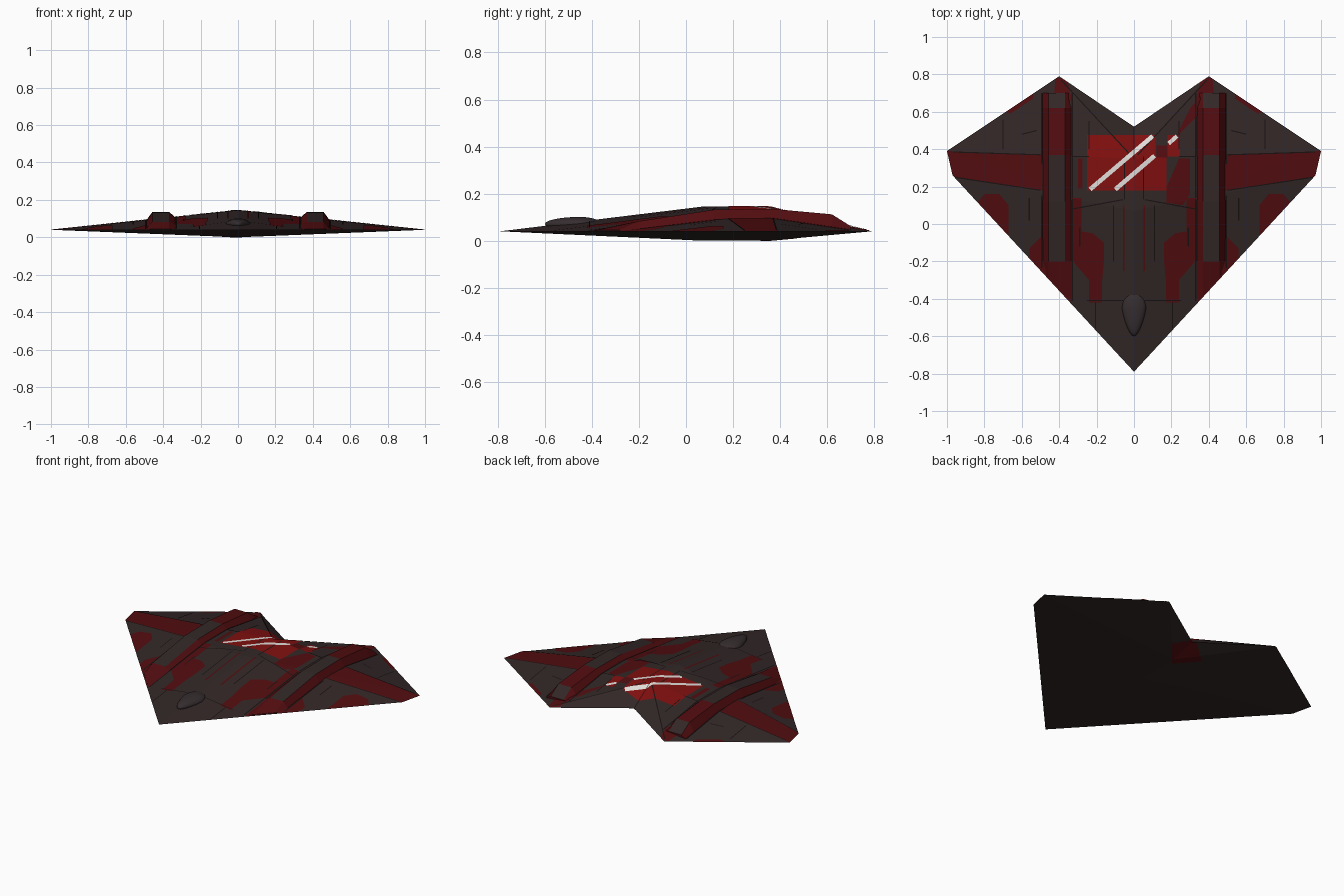
import bpy, bmesh
from mathutils import Vector
from mathutils.bvhtree import BVHTree

if "Cube" in bpy.data.objects:
    bpy.data.objects.remove(bpy.data.objects["Cube"])


def material(name, rgb):
    m = bpy.data.materials.new(name)
    m.use_nodes = True
    m.diffuse_color = (*rgb, 1)
    m.node_tree.nodes["Principled BSDF"].inputs["Base Color"].default_value = (*rgb, 1)
    return m


CHARCOAL = material("charcoal hull", (0.032, 0.02, 0.02))
DARK_RED = material("dark red paint", (0.085, 0.004, 0.005))
BRIGHT_RED = material("bright red paint", (0.22, 0.005, 0.005))
WHITE = material("off white paint", (0.75, 0.72, 0.69))
SEAM = material("black seam", (0.01, 0.006, 0.006))
CANOPY = material("canopy grey", (0.036, 0.026, 0.028))


def finish(name, bm, *mats):
    mesh = bpy.data.meshes.new(name)
    bm.to_mesh(mesh)
    bm.free()
    ob = bpy.data.objects.new(name, mesh)
    bpy.context.collection.objects.link(ob)
    for m in mats:
        mesh.materials.append(m)
    return ob


# Half-hull skin: two spine points, leading edge, wing tip, tail point, notch
EDGE = 0.04
RIM = dict(nose=(0, -0.79), tip_front=(0.97, 0.26), tip_rear=(1, 0.39),
           tail=(0.4, 0.79), notch=(0, 0.52))
TRIS = ["nose tip_front fore", "fore tip_front tip_rear", "fore tip_rear aft",
        "aft tip_rear tail", "aft tail notch"]


def skin(bm, spine_z):
    pts = {k: (x, y, EDGE) for k, (x, y) in RIM.items()}
    pts.update(fore=(0, 0.07, spine_z), aft=(0, 0.35, spine_z))
    for side in (1, -1):
        for tri in TRIS:
            bm.faces.new([bm.verts.new((pts[k][0] * side, *pts[k][1:])) for k in tri.split()])
    bmesh.ops.remove_doubles(bm, verts=bm.verts, dist=0.0001)


TOP, BOTTOM = 0.145, 0.0
hull = bmesh.new()
skin(hull, TOP)
upper = BVHTree.FromBMesh(hull)
skin(hull, BOTTOM)
bmesh.ops.recalc_face_normals(hull, faces=hull.faces)
finish("flying_wing_hull", hull, CHARCOAL)


def hull_z(x, y):
    hit = upper.ray_cast(Vector((x, y, 1)), Vector((0, 0, -1)))[0]
    return hit.z if hit else EDGE


# Painted panels: pieces of hull skin trimmed to convex outlines
def paint(name, mat, outlines, mirror=True, lift=0.0015, spine_z=TOP):
    total = bmesh.new()
    for outline in outlines:
        for side in ((1, -1) if mirror else (1,)):
            pts = [Vector((x * side, y, 0)) for x, y in outline]
            area = sum(a.x * b.y - b.x * a.y for a, b in zip(pts, pts[1:] + pts[:1]))
            if area < 0:
                pts.reverse()
            piece = bmesh.new()
            skin(piece, spine_z)
            for a, b in zip(pts, pts[1:] + pts[:1]):
                d = b - a
                bmesh.ops.bisect_plane(piece, geom=piece.verts[:] + piece.edges[:] + piece.faces[:],
                                       plane_co=a, plane_no=(d.y, -d.x, 0), clear_outer=True)
            bmesh.ops.translate(piece, verts=piece.verts, vec=(0, 0, lift))
            tmp = bpy.data.meshes.new("tmp")
            piece.to_mesh(tmp)
            piece.free()
            total.from_mesh(tmp)
            bpy.data.meshes.remove(tmp)
    total.normal_update()
    for f in total.faces:
        if f.normal.z * lift < 0:
            f.normal_flip()
    return finish(name, total, mat)


def strip(a, b, w):
    a, b = Vector(a), Vector(b)
    d = (b - a).normalized()
    n = Vector((-d.y, d.x)) * w / 2
    return [tuple(p) for p in (a - n, b - n, b + n, a + n)]


def box(x0, y0, x1, y1):
    return [(x0, y0), (x1, y0), (x1, y1), (x0, y1)]


paint("wing_bands", DARK_RED, [[(1, 0.39), (0.49, 0.37), (0.49, 0.18), (0.97, 0.25)]])
paint("leading_edge_patches", DARK_RED,
      [[(0.84, 0.11), (0.8, 0.16), (0.72, 0.16), (0.67, 0.1), (0.67, -0.08)]])
paint("forward_body_panels", DARK_RED,
      [box(0.28, -0.04, 0.335, 0.14), [(0.335, -0.03), (0.22, -0.05), (0.16, -0.1), (0.16, -0.2), (0.335, -0.2)],
       [(0.16, -0.19), (0.335, -0.19), (0.24, -0.3), (0.17, -0.3)], box(0.17, -0.42, 0.24, -0.29)])
paint("intake_bands", DARK_RED, [[(0.5, -0.07), (0.34, -0.2), (0.34, -0.45), (0.5, -0.26)],
                                 [(0.49, -0.06), (0.56, -0.13), (0.56, -0.2), (0.49, -0.26)]])
paint("tail_panels", DARK_RED, [[(0.33, 0.66), (0.43, 0.66), (0.42, 0.78), (0.36, 0.78)],
                                [(0.7, 0.6), (0.54, 0.72), (0.54, 0.67), (0.66, 0.59)]])
paint("spine_stripes", DARK_RED, [strip((0.055, -0.25), (0.055, 0.1), 0.01)])
paint("right_flank_stripe", DARK_RED, [box(-0.3, 0.19, -0.275, 0.35)], mirror=False)

# Asymmetric back marking with bright field and white slashes
paint("marking_field", BRIGHT_RED,
      [box(-0.25, 0.18, 0.115, 0.475), box(0.11, 0.18, 0.175, 0.36), box(0.18, 0.36, 0.245, 0.475)],
      mirror=False)
paint("left_flank_panels", DARK_RED,
      [[(0.18, 0.35), (0.3, 0.35), (0.3, 0.16), (0.26, 0.1), (0.14, 0.12), (0.175, 0.2)],
       [(0.12, 0.355), (0.18, 0.355), (0.18, 0.42), (0.12, 0.42)],
       [(0.12, 0.42), (0.18, 0.42), (0.36, 0.6), (0.37, 0.76), (0.3, 0.62)]],
      mirror=False, lift=0.0025)
paint("marking_slashes", WHITE,
      [strip((-0.235, 0.185), (0.1, 0.47), 0.024), strip((-0.1, 0.185), (0.11, 0.365), 0.024),
       strip((0.185, 0.43), (0.23, 0.47), 0.022)], mirror=False, lift=0.0035)
paint("belly_patch", DARK_RED, [[(0.11, 0.47), (0, 0.55), (-0.15, 0.43), (-0.025, 0.31)]],
      mirror=False, lift=-0.0015, spine_z=BOTTOM)

# Panel seams
SEAMS = [((0.02, 0.37), (0.39, 0.77)), ((0.5, 0.37), (0.97, 0.385)), ((0.5, 0.18), (0.96, 0.25)),
         ((0.205, -0.42), (0.205, -0.56)), ((0.06, 0.13), (0.33, 0.08)), ((0.05, 0.13), (0.05, 0.36)),
         ((0.06, -0.41), (0.25, -0.41)), ((0.24, 0.36), (0.335, 0.36)), ((0.56, 0.02), (0.56, 0.14)),
         ((0.7, 0.4), (0.7, 0.56)), ((0.52, 0.5), (0.6, 0.48)), ((0.29, -0.12), (0.29, -0.02)),
         ((0.24, 0.4), (0.24, 0.55)), ((0.11, -0.2), (0.11, 0.1))]
paint("panel_seams", SEAM, [strip(a, b, 0.006) for a, b in SEAMS], lift=0.003)

# Engine pods following the hull, slanted to the leading edge in front
X_IN, T_IN, T_OUT, X_OUT = 0.335, 0.368, 0.458, 0.49
STATIONS = [(None, 0.045), (-0.2, 0.083), (0.12, 0.132), (0.37, 0.135), (0.62, 0.112), (0.7, 0.062)]


def leading_y(x):
    return -0.78 + x * 1.05 / 0.97


for side, name in ((1, "left_engine_pod"), (-1, "right_engine_pod")):
    bm = bmesh.new()
    rings = []
    for y, z in STATIONS:
        ring = []
        for x, is_top in ((X_IN, False), (T_IN, True), (T_OUT, True), (X_OUT, False)):
            yy = leading_y(x) if y is None else y
            zz = z if is_top else hull_z(x, yy) - 0.002
            ring.append(bm.verts.new((x * side, yy, zz)))
        rings.append(ring)
    for i, (r, s) in enumerate(zip(rings, rings[1:])):
        for k in range(3):
            f = bm.faces.new((r[k], r[k + 1], s[k + 1], s[k]))
            f.material_index = 1 if k != 1 or i in (0, 3) else 0
    bm.faces.new(rings[0])
    bm.faces.new(rings[-1]).material_index = 1
    bmesh.ops.recalc_face_normals(bm, faces=bm.faces)
    # Open bottoms can confuse the recalculation, so the roof must face up
    bm.normal_update()
    if sum(f.normal.z for f in bm.faces) < 0:
        bmesh.ops.reverse_faces(bm, faces=bm.faces)
    # Front part of the roof is painted up to a slanted line
    finish(name, bm, CHARCOAL, DARK_RED)
    # Seams along the foot and shoulder of the pod walls
    edges = bmesh.new()
    for x in (X_IN - 0.004, X_OUT + 0.004):
        cols = []
        for y, _ in STATIONS:
            yy = leading_y(x) + 0.01 if y is None else y
            cols.append([edges.verts.new(((x + d) * side, yy, hull_z(x + d, yy) + 0.003))
                         for d in (-0.004, 0.004)])
        for p, q in zip(cols, cols[1:]):
            edges.faces.new((p[0], p[1], q[1], q[0]) if side < 0 else (p[1], p[0], q[0], q[1]))
    edges.normal_update()
    for f in edges.faces:
        if f.normal.z < 0:
            f.normal_flip()
    finish(name + "_seams", edges, SEAM)

# Teardrop canopy, narrowed towards the nose
bm = bmesh.new()
bmesh.ops.create_uvsphere(bm, u_segments=24, v_segments=12, radius=1)
for v in bm.verts:
    width = 0.065 * (1 + 0.35 * min(v.co.y, 0))
    v.co = (v.co.x * width, -0.45 + v.co.y * (0.15 if v.co.y < 0 else 0.09), 0.071 + v.co.z * 0.03)
canopy = finish("canopy", bm, CANOPY)
for p in canopy.data.polygons:
    p.use_smooth = True
